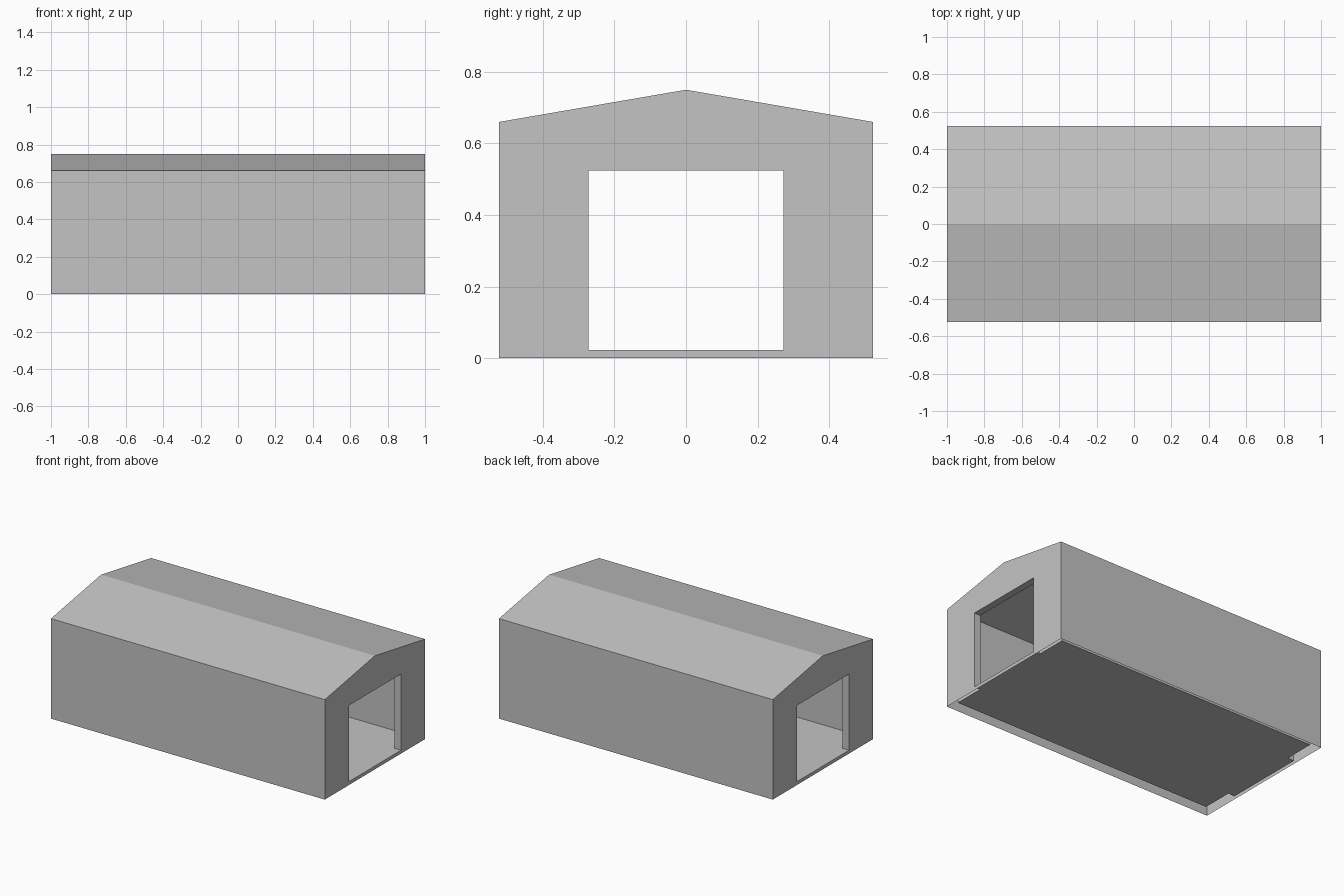
import bpy
import bmesh
from mathutils import Vector

cube = bpy.data.objects.get("Cube")
if cube:
    bpy.data.objects.remove(cube, do_unlink=True)

LENGTH, WIDTH = 1.0, 0.523            # half sizes
EAVE, PEAK = 0.66, 0.75
WALL, SLAB = 0.046, 0.0225            # wall inset, floor and roof thickness
DOOR, LINTEL = 0.272, 0.525           # half width and top of the doorways
IN_LENGTH, IN_WIDTH = LENGTH - WALL, WIDTH - WALL

grey = bpy.data.materials.new("plain_grey")
grey.use_nodes = True
grey.diffuse_color = (0.55, 0.55, 0.55, 1)
grey.node_tree.nodes["Principled BSDF"].inputs["Base Color"].default_value = grey.diffuse_color


def build(name, polygons, focus, outward):
    """Make flat faces that all turn away from, or towards, the focus point."""
    bm = bmesh.new()
    for points in polygons:
        face = bm.faces.new([bm.verts.new(p) for p in points])
        face.normal_update()
        away = face.normal.dot(face.verts[0].co - Vector(focus)) > 0
        if away != outward:
            face.normal_flip()
    bmesh.ops.remove_doubles(bm, verts=bm.verts, dist=0.0001)
    mesh = bpy.data.meshes.new(name)
    bm.to_mesh(mesh)
    bm.free()
    mesh.materials.append(grey)
    obj = bpy.data.objects.new(name, mesh)
    bpy.context.collection.objects.link(obj)


def shell(length, width, bottom, eave, peak):
    """Side walls, roof slopes and gable ends with a doorway in each."""
    polygons = []
    for side in (-1, 1):
        section = [(width, bottom), (width, eave), (0, peak)]
        for (y1, z1), (y2, z2) in zip(section, section[1:]):
            polygons.append([(-length, side * y1, z1), (length, side * y1, z1),
                             (length, side * y2, z2), (-length, side * y2, z2)])
        # half of a gable end, running round the door opening
        half = section + [(0, LINTEL), (DOOR, LINTEL), (DOOR, SLAB)]
        if bottom < SLAB:
            half += [(0, SLAB), (0, bottom)]
        for end in (-length, length):
            polygons.append([(end, side * y, z) for y, z in half])
    return polygons


# outer walls and roof, open underneath
build("outer_shell", shell(LENGTH, WIDTH, 0, EAVE, PEAK), (0, 0, 0.3), True)

# inner walls and ceiling
build("inner_lining", shell(IN_LENGTH, IN_WIDTH, SLAB, EAVE - SLAB, PEAK - SLAB),
      (0, 0, 0.3), False)

# floor
build("floor", [[(x * IN_LENGTH, y * IN_WIDTH, SLAB)
                 for x, y in ((-1, -1), (1, -1), (1, 1), (-1, 1))]],
      (0, 0, 0.3), False)

# door reveals joining the two shells
opening = [(-DOOR, SLAB), (DOOR, SLAB), (DOOR, LINTEL), (-DOOR, LINTEL)]
for label, sign in (("left", 1), ("right", -1)):
    inner, outer = sign * IN_LENGTH, sign * LENGTH
    reveal = []
    for (y1, z1), (y2, z2) in zip(opening, opening[1:] + opening[:1]):
        reveal.append([(inner, y1, z1), (outer, y1, z1),
                       (outer, y2, z2), (inner, y2, z2)])
    build(label + "_door_reveal", reveal, (outer, 0, 0.3), False)
